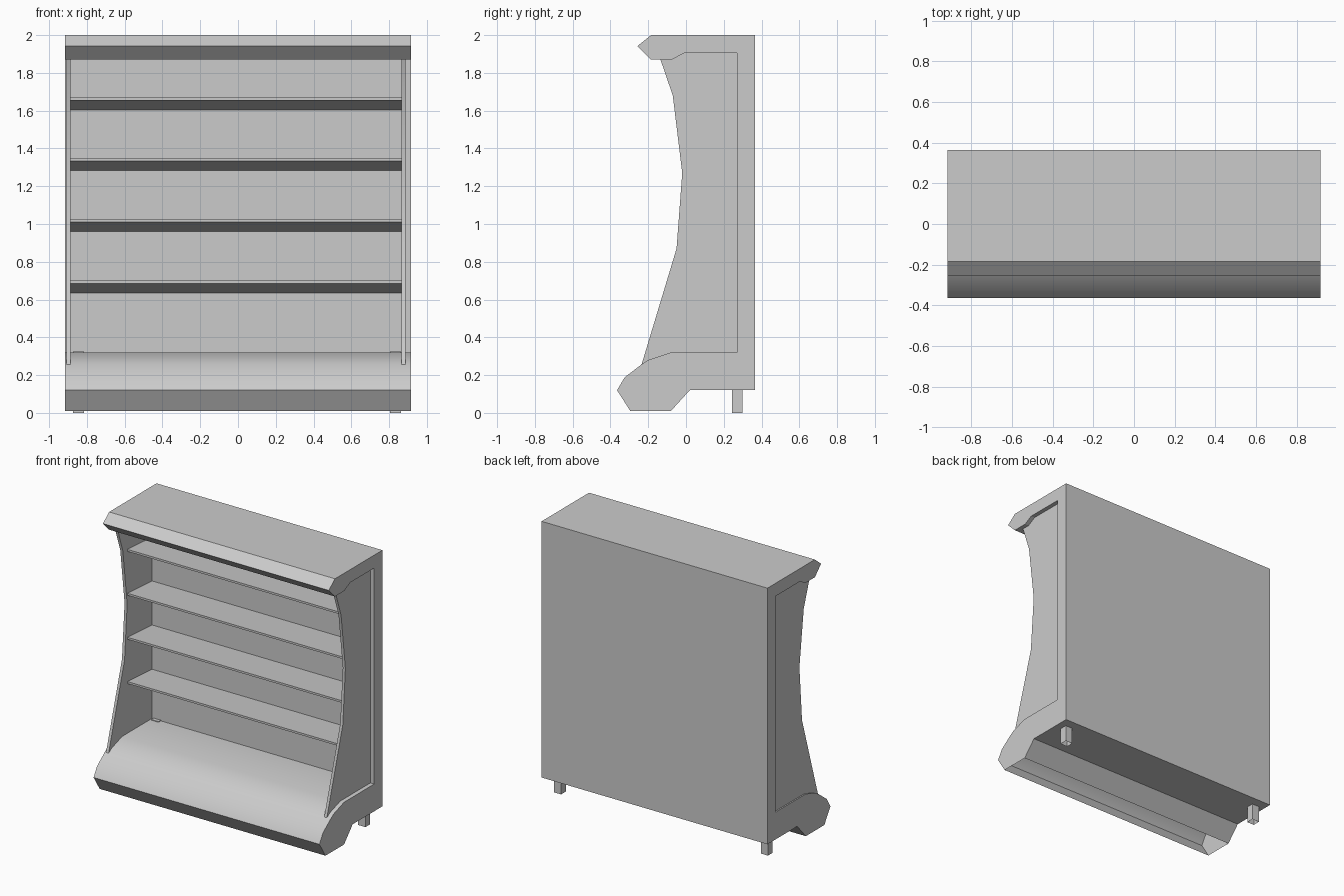
import bpy, bmesh, math

if "Cube" in bpy.data.objects:
    bpy.data.objects.remove(bpy.data.objects["Cube"])


def extrude_x(name, profile, x0, x1, open_edges=()):
    """Sweep a closed (y, z) profile along x; open_edges are left unfilled."""
    bm = bmesh.new()
    a = [bm.verts.new((x0, y, z)) for y, z in profile]
    b = [bm.verts.new((x1, y, z)) for y, z in profile]
    bm.faces.new(a)
    bm.faces.new(b)
    n = len(profile)
    for i in range(n):
        if i not in open_edges:
            j = (i + 1) % n
            bm.faces.new((a[i], a[j], b[j], b[i]))
    bmesh.ops.recalc_face_normals(bm, faces=bm.faces)
    mesh = bpy.data.meshes.new(name)
    bm.to_mesh(mesh)
    bm.free()
    ob = bpy.data.objects.new(name, mesh)
    bpy.context.collection.objects.link(ob)
    bpy.ops.object.select_all(action='DESELECT')
    ob.select_set(True)
    bpy.context.view_layer.objects.active = ob
    bpy.ops.object.shade_smooth_by_angle(angle=math.radians(28))
    return ob


# C-shaped cabinet shell: canopy, back wall and curved base with open underside
canopy_inner = [(-0.135, 1.87), (-0.075, 1.87), (-0.01, 1.905), (0.27, 1.905)]
base_inner = [(0.27, 0.32), (-0.08, 0.32), (-0.2, 0.28), (-0.235, 0.257)]
cabinet = ([(0.365, 2.0), (-0.185, 2.0), (-0.257, 1.942), (-0.185, 1.87)]
           + canopy_inner[1:] + base_inner
           + [(-0.325, 0.188), (-0.365, 0.12), (-0.295, 0.01),
              (-0.08, 0.01), (0.02, 0.12), (0.365, 0.12)])
kick_bottom = cabinet.index((-0.295, 0.01))
extrude_x("cabinet_shell", cabinet, -0.917, 0.917, (kick_bottom,))

# Thin side panels with a bowed front edge
panel = canopy_inner + base_inner + [(-0.05, 0.87), (-0.02, 1.27), (-0.07, 1.68)]
extrude_x("side_panel_left", panel, -0.907, -0.886)
extrude_x("side_panel_right", panel, 0.865, 0.886)

# Shelves, thin at the front edge
for i, z in enumerate((0.70, 1.025, 1.348, 1.67)):
    shelf = [(-0.018, z), (0.27, z - 0.02), (0.27, z - 0.066), (-0.018, z - 0.015)]
    extrude_x(f"shelf_{i + 1}", shelf, -0.886, 0.865)

# Rear legs, hollow from below, tops just showing inside the base
leg = [(0.243, 0.0), (0.298, 0.0), (0.298, 0.325), (0.243, 0.325)]
for name, x in (("rear_leg_left", -0.845), ("rear_leg_right", 0.835)):
    extrude_x(name, leg, x - 0.029, x + 0.029, (0,))
